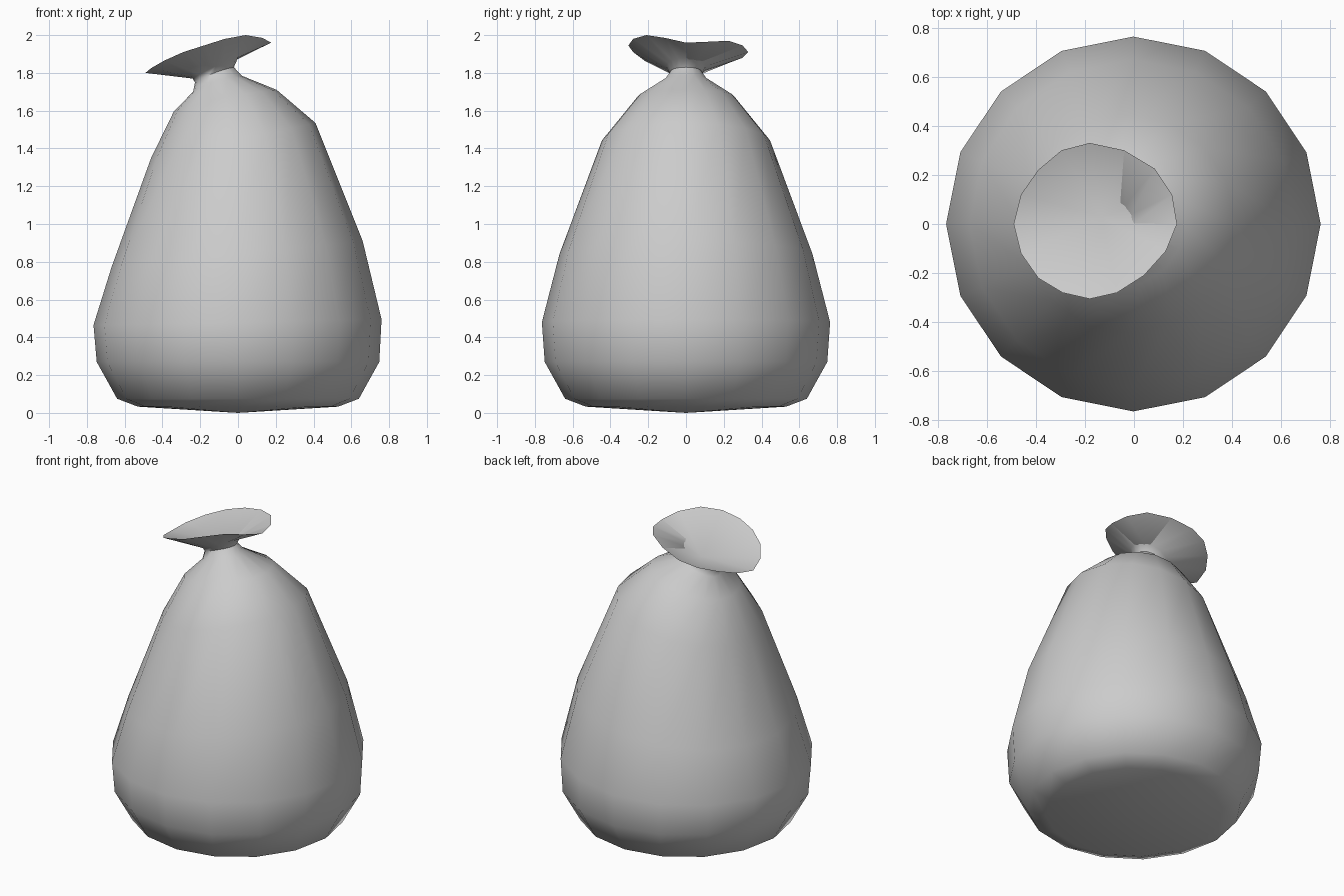
import bpy, bmesh, math

if "Cube" in bpy.data.objects:
    bpy.data.objects.remove(bpy.data.objects["Cube"])

SIDES = 16

def ring(xl, zl, xr, zr, ry, zy=None):
    """Tilted elliptical ring given left end, right end and half depth."""
    pts = []
    cx, cz = (xl + xr) / 2, (zl + zr) / 2
    bow = 0 if zy is None else zy - cz
    for i in range(SIDES):
        a = 2 * math.pi * i / SIDES
        c, s = math.cos(a), math.sin(a)
        pts.append((cx + (xr - xl) / 2 * c, ry * s,
                    cz + (zr - zl) / 2 * c + bow * s * s))
    return pts

# Sack body and pinched neck, bottom to top
rings = [
    ring(-0.53, 0.033, 0.53, 0.033, 0.53),
    ring(-0.64, 0.075, 0.64, 0.075, 0.64),
    ring(-0.748, 0.27, 0.748, 0.27, 0.748),
    ring(-0.765, 0.465, 0.76, 0.495, 0.763),
    ring(-0.67, 0.77, 0.66, 0.91, 0.67),
    ring(-0.46, 1.35, 0.41, 1.535, 0.445),
    ring(-0.34, 1.595, 0.205, 1.71, 0.26, 1.67),
    ring(-0.238, 1.70, 0.02, 1.785, 0.115, 1.76),
    ring(-0.228, 1.75, -0.022, 1.83, 0.085, 1.80),
    ring(-0.24, 1.77, 0.0, 1.88, 0.105, 1.835),
]

# Wavy flared opening
rim = [(0.175, 0, 1.96), (0.155, 0.12, 1.965), (0.085, 0.225, 1.97), (-0.04, 0.30, 1.945),
       (-0.18, 0.33, 1.91), (-0.295, 0.30, 1.88), (-0.39, 0.22, 1.85), (-0.46, 0.12, 1.82),
       (-0.49, 0, 1.80), (-0.46, -0.12, 1.825), (-0.39, -0.22, 1.865), (-0.29, -0.28, 1.91),
       (-0.18, -0.305, 1.945), (-0.07, -0.28, 1.98), (0.04, -0.21, 2.0), (0.13, -0.11, 1.985)]
rings.append(rim)

bm = bmesh.new()
loops = [[bm.verts.new(p) for p in r] for r in rings]
for lo, hi in zip(loops, loops[1:]):
    for i in range(SIDES):
        j = (i + 1) % SIDES
        bm.faces.new((lo[i], lo[j], hi[j], hi[i]))

# Shallow base and the funnel inside the opening
base = bm.verts.new((0, 0, 0))
funnel = bm.verts.new((-0.13, 0.03, 1.81))
for i in range(SIDES):
    j = (i + 1) % SIDES
    bm.faces.new((loops[0][j], loops[0][i], base))
    bm.faces.new((loops[-1][i], loops[-1][j], funnel))

mesh = bpy.data.meshes.new("tied_sack")
bm.to_mesh(mesh)
bm.free()
sack = bpy.data.objects.new("tied_sack", mesh)
bpy.context.collection.objects.link(sack)
bpy.context.view_layer.objects.active = sack
sack.select_set(True)
bpy.ops.object.shade_smooth_by_angle(angle=math.radians(60))
